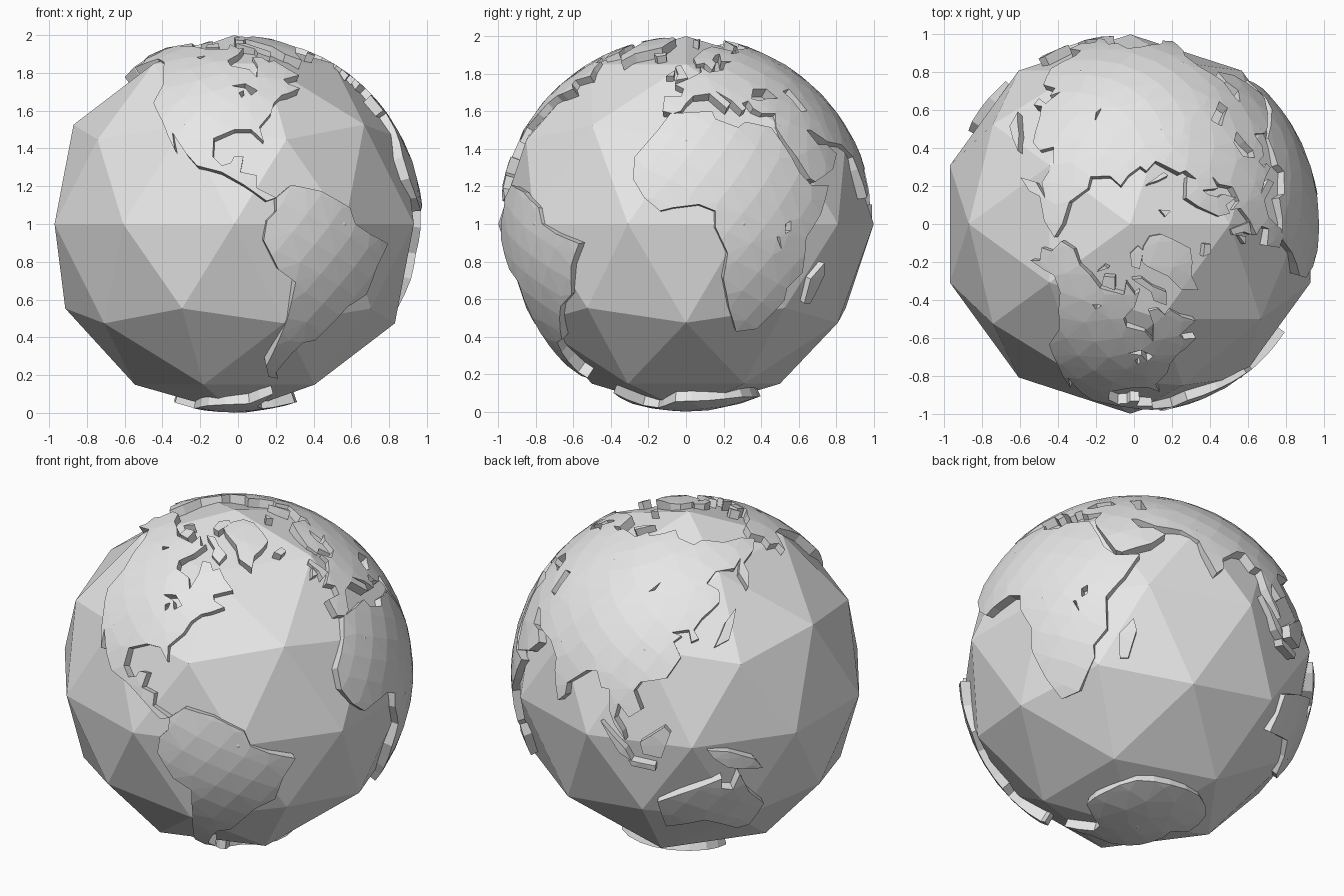
import bpy, bmesh, math
from mathutils import Vector
from mathutils.geometry import delaunay_2d_cdt

cube = bpy.data.objects.get("Cube")
if cube:
    bpy.data.objects.remove(cube)

CENTRE = Vector((-0.02, 0, 1))
OUTER, INNER = 1.0, 0.93      # plate top and underside radius
STEP = 8                      # longest coast segment, degrees
FACETS = 700                  # evenly spread points over the whole sphere

grey = bpy.data.materials.new("plain_grey")
grey.use_nodes = True
grey.diffuse_color = (0.8, 0.8, 0.8, 1)
grey.node_tree.nodes["Principled BSDF"].inputs["Base Color"].default_value = grey.diffuse_color


def add_object(name, bm):
    mesh = bpy.data.meshes.new(name)
    bm.to_mesh(mesh)
    bm.free()
    mesh.materials.append(grey)
    obj = bpy.data.objects.new(name, mesh)
    obj.location = CENTRE
    bpy.context.collection.objects.link(obj)
    return obj


def direction(lon, lat):
    lon, lat = math.radians(lon), math.radians(lat)
    return Vector((math.cos(lat) * math.cos(lon), math.cos(lat) * math.sin(lon), math.sin(lat)))


def spiral_points(count):
    """Evenly spread unit vectors."""
    turn = math.pi * (3 - math.sqrt(5))
    for i in range(count):
        z = 1 - (2 * i + 1) / count
        r = math.sqrt(1 - z * z)
        yield Vector((r * math.cos(i * turn), r * math.sin(i * turn), z))


def densify(ring):
    """Split long coast segments so that they follow the sphere."""
    points = []
    for (lon, lat), (lon_b, lat_b) in zip(ring, ring[1:] + ring[:1]):
        d_lon = (lon_b - lon + 180) % 360 - 180
        d_lat = lat_b - lat
        length = math.hypot(d_lon * math.cos(math.radians((lat + lat_b) / 2)), d_lat)
        parts = max(1, math.ceil(length / STEP))
        points += [direction(lon + d_lon * k / parts, lat + d_lat * k / parts) for k in range(parts)]
    return points


def inside(p, rings):
    """Even-odd test, so inner rings count as lakes."""
    odd = False
    for ring in rings:
        for a, b in zip(ring, ring[1:] + ring[:1]):
            if (a.y > p.y) != (b.y > p.y):
                if p.x < a.x + (p.y - a.y) * (b.x - a.x) / (b.y - a.y):
                    odd = not odd
    return odd


def add_land(name, coast, *lakes):
    rings = [densify(r) for r in (coast,) + lakes]
    middle = sum(rings[0], Vector()).normalized()
    turn = middle.rotation_difference(Vector((0, 0, 1)))
    back = turn.inverted()

    def flatten(p):
        d = turn @ p
        return Vector((d.x, d.y)) / (1 + d.z)

    flat = [[flatten(p) for p in ring] for ring in rings]
    points, edges = [], []
    for ring in flat:
        start, n = len(points), len(ring)
        points += ring
        edges += [(start + i, start + (i + 1) % n) for i in range(n)]
    for p in spiral_points(FACETS):
        if p.dot(middle) > -0.5 and inside(flatten(p), flat):
            points.append(flatten(p))
    verts, _, faces = delaunay_2d_cdt(points, edges, [], 0, 1e-6)[:3]

    bm = bmesh.new()
    shell = []
    for v in verts:
        s = v.length_squared
        shell.append(bm.verts.new(back @ Vector((2 * v.x, 2 * v.y, 1 - s)) * (OUTER / (1 + s))))
    for f in faces:
        if inside(sum((verts[i] for i in f), Vector((0, 0))) / len(f), flat):
            bm.faces.new([shell[i] for i in f])
    bmesh.ops.delete(bm, geom=[v for v in bm.verts if not v.link_faces], context='VERTS')
    # Thicken the plate toward the centre
    new = bmesh.ops.extrude_face_region(bm, geom=bm.faces[:], use_keep_orig=True)["geom"]
    for v in new:
        if isinstance(v, bmesh.types.BMVert):
            v.co *= INNER / OUTER
    bmesh.ops.recalc_face_normals(bm, faces=bm.faces[:])
    add_object(name, bm)


# Ocean
bm = bmesh.new()
bmesh.ops.create_icosphere(bm, subdivisions=2, radius=1)
add_object("ocean", bm)

# Continents, as (longitude, latitude) coasts followed by lakes
add_land("north_america", [
    (-166, 68), (-156, 71), (-141, 70), (-128, 70), (-115, 68), (-95, 68), (-94, 72), (-86, 68),
    (-82, 69), (-87, 64), (-94, 60), (-92, 57), (-82, 55), (-79, 51), (-77, 57), (-78, 62), (-72, 62),
    (-69, 59), (-65, 60), (-61, 56), (-56, 52), (-66, 50), (-65, 48), (-60, 46), (-66, 44), (-70, 43),
    (-74, 40), (-76, 36), (-81, 31), (-80, 26), (-84, 30), (-90, 30), (-97, 27), (-97, 21), (-94, 18),
    (-91, 19), (-90, 21), (-87, 21), (-88, 16), (-83, 15), (-83, 11), (-77, 8), (-80, 7), (-87, 12),
    (-94, 16), (-102, 18), (-106, 22), (-112, 29), (-110, 23), (-117, 33), (-124, 40), (-124, 48),
    (-130, 54), (-136, 59), (-146, 61), (-152, 59), (-160, 56), (-158, 59), (-165, 61), (-161, 64)],
    [(-91, 47), (-85, 48), (-80, 45), (-83, 43), (-85, 46)],
    [(-87, 42), (-86, 43), (-86, 45), (-88, 44)],
    [(-115, 62), (-109, 63), (-112, 61)])
add_land("south_america", [
    (-77, 8), (-72, 12), (-62, 10), (-52, 5), (-50, 0), (-44, -3), (-35, -6), (-39, -13), (-41, -22),
    (-48, -26), (-54, -34), (-57, -38), (-62, -39), (-65, -43), (-67, -47), (-69, -52), (-66, -55),
    (-72, -54), (-75, -49), (-73, -40), (-71, -30), (-70, -18), (-76, -14), (-81, -5), (-80, 1), (-77, 4)])
add_land("africa", [
    (-6, 36), (10, 37), (11, 34), (19, 31), (22, 33), (32, 31), (37, 21), (39, 16), (43, 12), (51, 12),
    (46, 3), (40, -4), (40, -15), (35, -20), (35, -24), (32, -28), (27, -34), (19, -35), (15, -27),
    (12, -17), (13, -9), (9, -1), (9, 4), (4, 6), (-4, 5), (-8, 4), (-13, 8), (-17, 14), (-17, 21), (-10, 30)],
    [(32, 0), (34, 1), (34, -2), (32, -3)],
    [(29, -4), (30, -4), (31, -8)])
add_land("europe_and_near_east", [
    (-9, 37), (-9, 43), (-2, 43), (-1, 46), (-5, 48), (2, 51), (8, 54), (8, 57), (12, 54), (20, 55),
    (24, 59), (30, 60), (22, 60), (25, 65), (21, 64), (17, 61), (18, 59), (14, 55), (11, 59), (6, 58),
    (5, 62), (14, 68), (25, 71), (40, 67), (34, 65), (44, 66), (46, 68), (60, 69), (60, 50), (57, 26),
    (50, 30), (48, 30), (51, 25), (56, 25), (60, 22), (55, 17), (45, 13), (43, 14), (39, 21), (35, 28),
    (34, 31), (36, 36), (30, 36), (27, 38), (26, 41), (23, 40), (24, 38), (22, 37), (19, 41), (13, 45),
    (18, 40), (16, 38), (10, 44), (3, 43), (0, 40), (-2, 37), (-5, 36)],
    [(28, 42), (31, 46), (38, 46), (41, 42), (36, 42), (31, 41)],
    [(47, 45), (52, 46), (53, 41), (54, 37), (50, 37), (49, 41)])
add_land("asia", [
    (60, 69), (68, 69), (73, 73), (80, 72), (104, 78), (113, 74), (130, 71), (140, 73), (160, 70),
    (180, 69), (190, 66), (178, 63), (163, 60), (162, 56), (157, 51), (156, 57), (163, 62), (155, 59),
    (142, 59), (135, 55), (141, 52), (140, 48), (131, 43), (127, 39), (129, 36), (126, 35), (125, 39),
    (118, 38), (122, 37), (119, 35), (122, 30), (117, 23), (108, 21), (106, 18), (109, 12), (105, 9),
    (101, 13), (100, 8), (103, 4), (104, 1), (100, 6), (98, 10), (97, 17), (94, 17), (91, 22), (87, 21),
    (80, 15), (80, 11), (77, 8), (73, 17), (72, 21), (66, 25), (57, 26), (60, 50)],
    [(104, 51), (109, 55), (107, 52)])
add_land("australia", [
    (114, -22), (122, -18), (129, -15), (136, -12), (136, -16), (140, -17), (142, -11), (146, -19),
    (153, -26), (150, -37), (145, -38), (138, -34), (131, -31), (124, -33), (116, -35)])
add_land("antarctica", [
    (-150, -77), (-120, -74), (-100, -73), (-75, -72), (-62, -64), (-62, -75), (-45, -78), (-30, -76),
    (-10, -71), (20, -70), (50, -67), (80, -67), (110, -66), (140, -67), (165, -71), (165, -78)])
add_land("greenland", [
    (-73, 78), (-60, 82), (-32, 83), (-18, 80), (-22, 70), (-40, 65), (-44, 60), (-52, 64), (-54, 70), (-68, 76)])

# Islands
islands = {
    "baffin_island": [(-88, 73), (-78, 73), (-62, 66), (-66, 62), (-73, 65), (-73, 68)],
    "ellesmere_island": [(-90, 81), (-70, 83), (-64, 81), (-78, 76), (-88, 77)],
    "victoria_island": [(-117, 72), (-106, 73), (-103, 69), (-115, 69)],
    "banks_island": [(-125, 72), (-122, 75), (-116, 75)],
    "iceland": [(-24, 65), (-15, 66), (-14, 64), (-20, 63)],
    "britain": [(-5, 50), (1, 51), (0, 53), (-3, 58), (-6, 57), (-4, 53)],
    "ireland": [(-10, 52), (-6, 52), (-6, 55)],
    "svalbard": [(12, 79), (18, 77), (26, 80)],
    "novaya_zemlya": [(52, 71), (57, 71), (68, 77), (57, 74)],
    "japan": [(135, 33), (141, 35), (147, 45), (141, 41)],
    "madagascar": [(44, -25), (47, -25), (50, -16), (49, -12), (44, -17)],
    "sumatra": [(95, 6), (104, -2), (106, -6), (102, -4)],
    "java": [(105, -6), (114, -7), (114, -9), (106, -8)],
    "borneo": [(109, 1), (117, 7), (119, 5), (116, -4), (110, -3)],
    "new_guinea": [(131, -1), (138, -2), (147, -6), (150, -10), (143, -9), (138, -8), (133, -4)],
}
for island, coast in islands.items():
    add_land(island, coast)
